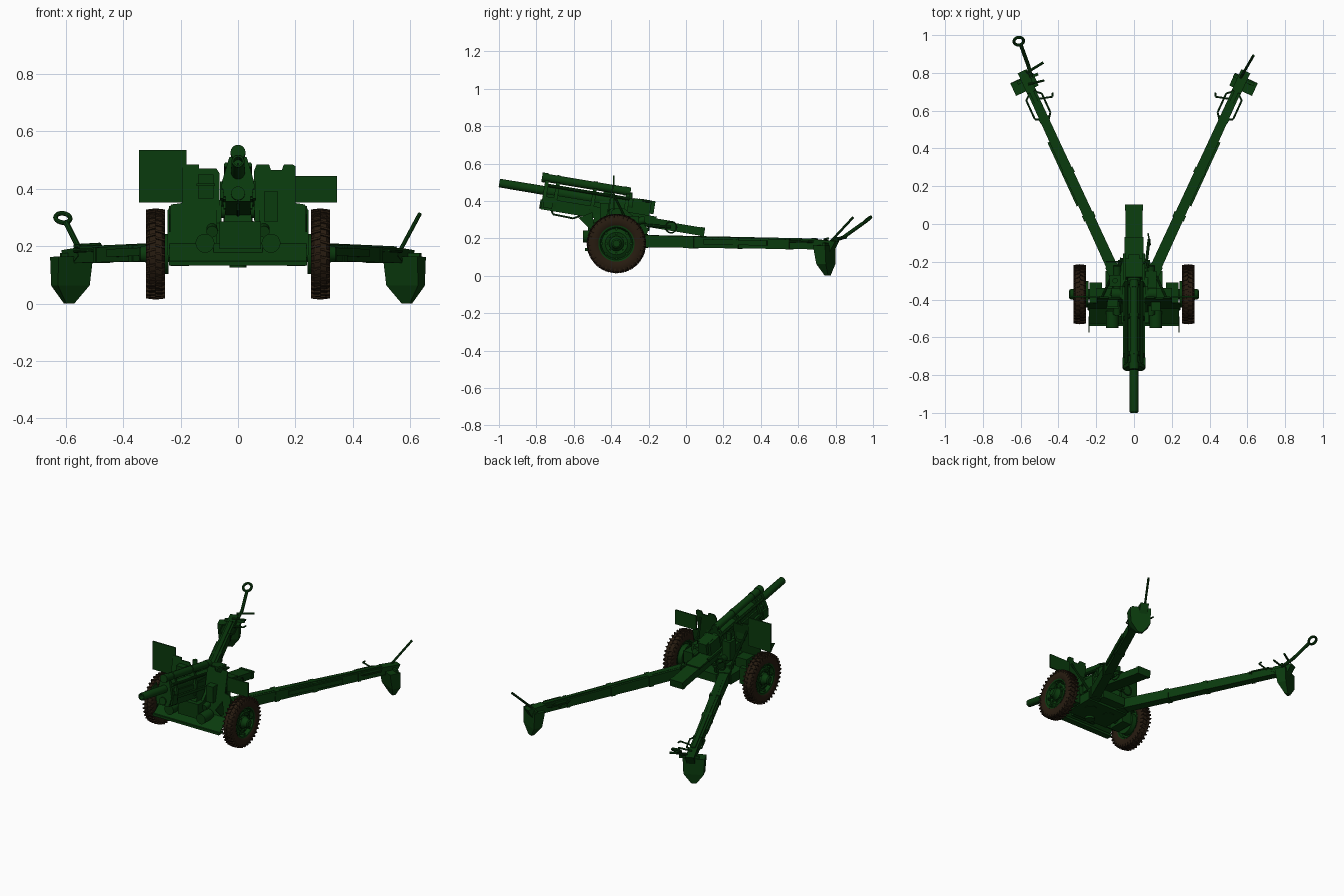
import bpy, bmesh, math
from mathutils import Matrix, Vector

if "Cube" in bpy.data.objects:
    bpy.data.objects.remove(bpy.data.objects["Cube"])

def material(name, rgb):
    m = bpy.data.materials.new(name)
    m.diffuse_color = (*rgb, 1)
    m.use_nodes = True
    m.node_tree.nodes["Principled BSDF"].inputs["Base Color"].default_value = m.diffuse_color
    return m

GREEN = material("green_paint", (0.003, 0.043, 0.004))
RUBBER = material("brown_rubber", (0.02, 0.011, 0.005))
I = Matrix.Identity(4)

def skin(bm, rings, closed=False):
    """Skin a list of equal point rings; cap the ends unless closed."""
    vs = [[bm.verts.new(p) for p in r] for r in rings]
    n = len(vs[0])
    for a, b in zip(vs, vs[1:] + (vs[:1] if closed else [])):
        for i in range(n):
            bm.faces.new((a[i], a[(i + 1) % n], b[(i + 1) % n], b[i]))
    if not closed:
        bm.faces.new(vs[0]); bm.faces.new(vs[-1])

def finish(name, bm, M=I, mat=GREEN, smooth=False):
    bmesh.ops.recalc_face_normals(bm, faces=bm.faces)
    bm.transform(M)
    if M.determinant() < 0:
        bmesh.ops.reverse_faces(bm, faces=bm.faces)
    me = bpy.data.meshes.new(name)
    bm.to_mesh(me); bm.free()
    me.materials.append(mat)
    ob = bpy.data.objects.new(name, me)
    bpy.context.collection.objects.link(ob)
    if smooth:
        bpy.ops.object.select_all(action='DESELECT')
        ob.select_set(True); bpy.context.view_layer.objects.active = ob
        bpy.ops.object.shade_smooth_by_angle(angle=math.radians(35))
    return ob

def loft(name, rings, M=I, mat=GREEN, smooth=False, closed=False):
    bm = bmesh.new()
    skin(bm, rings, closed)
    return finish(name, bm, M, mat, smooth)

def rect(x0, x1, y0, y1, z):
    return [(x0, y0, z), (x1, y0, z), (x1, y1, z), (x0, y1, z)]

def box(name, x, y, z, M=I, mat=GREEN):
    return loft(name, [rect(*x, *y, z[0]), rect(*x, *y, z[1])], M, mat)

def tube(name, p0, p1, r, M=I, r2=None, n=20):
    p0, p1 = Vector(p0), Vector(p1)
    q = (p1 - p0).to_track_quat('Z', 'Y')
    ring = lambda c, rr: [c + q @ Vector((rr * math.cos(2 * math.pi * i / n), rr * math.sin(2 * math.pi * i / n), 0)) for i in range(n)]
    return loft(name, [ring(p0, r), ring(p1, r if r2 is None else r2)], M, smooth=True)

def rod(name, pts, r, M=I):
    """Bent bar through a few points."""
    for i, (a, b) in enumerate(zip(pts, pts[1:])):
        tube(f"{name}_{i}", a, b, r, M, n=8)

def lathe(name, prof, M=I, mat=GREEN, n=48):
    """Revolve a closed (x, radius) profile about the x axis."""
    rings = [[(x, r * math.cos(a), r * math.sin(a)) for x, r in prof]
             for a in (2 * math.pi * i / n for i in range(n))]
    return loft(name, rings, M, mat, True, True)

def ring(name, c, normal, R, r):
    q = Vector((1, 0, 0)).rotation_difference(Vector(normal)).to_matrix().to_4x4()
    prof = [(r * math.cos(k * math.pi / 4), R + r * math.sin(k * math.pi / 4)) for k in range(8)]
    return lathe(name, prof, Matrix.Translation(c) @ q, n=24)

# gun frame: origin at the muzzle, local +y runs back along the bore
G = Matrix.Translation((0, -0.998, 0.496)) @ Matrix.Rotation(math.radians(-9.4), 4, 'X')

# barrel with open bore
bore = Matrix.Rotation(math.radians(90), 4, 'Z')
lathe("barrel", [(0, .015), (0, .021), (.004, .023), (.24, .024), (.30, .031), (.74, .034), (.74, .002), (.06, .002), (.06, .015)], G @ bore, n=32)
# breech
box("breech_ring", (-.045, .045), (.72, .82), (-.045, .038), G)
box("breech_block", (-.03, .03), (.75, .84), (-.03, .04), G)
rod("breech_handle", [(.04, .79, .03), (.07, .81, .035), (.075, .77, .035)], .006, G)
# upper recuperator cylinder
tube("recuperator", (0, .235, .068), (0, .70, .068), .022, G)
for y0, y1, r in ((.22, .255, .026), (.30, .315, .025), (.50, .52, .025), (.66, .69, .024)):
    tube("recuperator_collar", (0, y0, .068), (0, y1, .068), r, G)
# cradle trough and slide
box("cradle", (-.044, .044), (.24, 1.12), (-.102, -.058), G)
box("cradle_deck", (-.05, .05), (.28, .95), (-.062, -.05), G)
tube("recoil_cylinder", (0, .232, -.075), (0, .5, -.075), .024, G)
box("cradle_end_cap", (-.047, .047), (1.1, 1.125), (-.103, -.056), G)
box("sleigh", (-.038, .038), (.25, .80), (-.052, -.015), G)
for y in (.24, .30, .50, .68):
    loft("yoke", [[(-.05, y + d, -.085), (.05, y + d, -.085), (.055, y + d, -.03), (.03, y + d, .055), (-.03, y + d, .055), (-.055, y + d, -.03)] for d in (0, .02)], G)
for s in (-1, 1):
    box("cradle_rail", (s * .043, s * .057), (.24, .86), (-.058, -.04), G)
    tube("side_recoil_rod", (s * .04, .26, .03), (s * .04, .7, .03), .009, G, n=10)
    tube("trunnion", (0, .64, -.07), (s * .12, .64, -.07), .024, G)
    box("clamp", (s * .05, s * .062), (.25, .3), (-.09, -.03), G)
rod("travel_lock", [(0, .30, -.1), (0, .31, -.118), (0, .42, -.122), (0, .46, -.10)], .005, G)

# top carriage cheeks
for s in (-1, 1):
    loft("carriage_cheek", [[(s * x, -.47, .19), (s * x, -.22, .19), (s * x, -.20, .25), (s * x, -.33, .36), (s * x, -.40, .36), (s * x, -.47, .28)] for x in (.058, .075)])
    tube("equilibrator", (s * .09, -.48, .25), (s * .09, -.22, .30), .02)
    tube("trunnion_cap", (s * .075, -.37, .33), (s * .12, -.37, .33), .032)
box("top_carriage_base", (-.085, .085), (-.49, -.19), (.155, .21))
box("front_housing", (-.065, .08), (-.525, -.42), (.19, .285))
loft("elevating_housing", [rect(-.05, .05, -.5, -.3, .28), rect(-.035, .035, -.46, -.32, .40)])
tube("pintle", (0, -.42, .125), (0, -.42, .2), .03)

# axle, lower beam and sloping apron
tube("axle", (-.30, -.372, .172), (.30, -.372, .172), .028)
box("bottom_carriage", (-.15, .15), (-.45, -.25), (.14, .20))
box("front_beam", (-.24, .24), (-.54, -.50), (.133, .148))
loft("apron", [rect(-.238, .238, -.54, -.53, .14), rect(-.238, .238, -.44, -.43, .215)])

# gun shields, one profile per side, leaning slightly back
def shield(name, prof, y=-.393, slope=.2, t=.008):
    loft(name, [[(x, y + d - (.485 - z) * slope, z) for x, z in prof] for d in (0, t)])

shield("right_shield", [(.08, .15), (.235, .15), (.245, .17), (.245, .325), (.232, .345), (.2, .35), (.2, .478), (.19, .485),
                        (.16, .485), (.153, .465), (.115, .465), (.108, .485), (.065, .485), (.055, .46), (.055, .29), (.08, .27)])
shield("left_shield", [(-.07, .15), (-.235, .15), (-.245, .17), (-.245, .325), (-.232, .345), (-.195, .35), (-.195, .485),
                       (-.135, .485), (-.135, .47), (-.075, .47), (-.065, .455), (-.065, .29), (-.075, .27)])
box("left_outer_shield", (-.345, -.18), (-.39, -.381), (.352, .535))
box("right_outer_shield", (.195, .345), (-.39, -.381), (.352, .445))
box("left_shield_hatch", (-.14, -.085), (-.44, -.40), (.365, .45))
box("left_hatch_lid", (-.145, -.08), (-.447, -.41), (.41, .418))
box("right_shield_box", (.09, .14), (-.46, -.41), (.285, .39))
for s in (-1, 1):
    loft("side_flap", [[(s * x, -.575, .31), (s * x, -.50, .34), (s * x, -.49, .25), (s * x, -.515, .25)] for x in (.235, .241)])
    tube("round_cover", (s * .115, -.55, .21), (s * .115, -.46, .21), .033)
    tube("shield_stay", (s * .17, -.39, .44), (s * .12, -.28, .22), .007, n=8)
    box("axle_bracket", (s * .17, s * .235), (-.43, -.31), (.13, .235))
    box("brake_box", (s * .12, s * .2), (-.42, -.34), (.22, .28))

# wheels
for s in (-1, 1):
    W = Matrix.Translation((s * .287, -.372, .1725)) @ Matrix.Scale(s, 4, (1, 0, 0))
    half = [(.022, .09), (.032, .105), (.033, .125), (.03, .143), (.022, .152)]
    lathe("tyre", half + [(-x, r) for x, r in reversed(half)], W, RUBBER)
    bm = bmesh.new()
    for k in range(72):
        side = 1 if k % 2 else -1
        R = Matrix.Rotation(2 * math.pi * k / 72, 4, 'X')
        lug = lambda r, w: [R @ Vector(p) for p in ((0, -w + .004, r), (side * .033, -w - .004, r - .004), (side * .033, w - .004, r - .004), (0, w + .004, r))]
        skin(bm, [lug(.138, .005), lug(.159, .004)])
    finish("tyre_tread", bm, W, RUBBER)
    lathe("wheel_rim", [(.026, .088), (.028, .097), (-.028, .097), (-.026, .088), (-.005, .082), (-.005, .03), (.006, .03), (.016, .06), (.004, .08)], W)
    lathe("hub", [(-.03, .0005), (-.03, .04), (.02, .04), (.03, .03), (.052, .026), (.058, .018), (.058, .0005)], W, n=24)
    lathe("brake_drum", [(-.045, .0005), (-.045, .07), (-.012, .07), (-.012, .0005)], W, n=32)
    for k in range(8):
        c, d = math.cos(k * math.pi / 4), math.sin(k * math.pi / 4)
        tube("wheel_bolt", (.01, .05 * c, .05 * d), (.022, .05 * c, .05 * d), .006, W, n=6)
        tube("rim_lug", (.005, .078 * c, .078 * d), (.022, .078 * c, .078 * d), .008, W, n=6)

# split trails, each with a local frame: +y back along the trail, s*x outward
for s in (-1, 1):
    d = Vector((s * .482, 1.05, -.022)).normalized()
    x = d.cross(Vector((0, 0, 1))).normalized()
    z = x.cross(d)
    T = Matrix((x, d, z)).transposed().to_4x4()
    T.translation = (s * .083, -.30, .187)
    end = lambda y, w, h: [(-w, y, -h), (w, y, -h), (w, y, h), (-w, y, h)]
    loft("trail", [end(-.03, .03, .034), end(.3, .028, .031), end(1.17, .023, .024)], T)
    tube("trail_hinge", (0, -.03, -.05), (0, -.03, .045), .036, T)
    for y0, y1, w, h in ((.03, .09, .035, .037), (.36, .39, .033, .034), (.62, .65, .031, .03), (.93, .95, .028, .028)):
        box("trail_band", (-w, w), (y0, y1), (-h, h), T)
    box("trail_top_strip", (-.012, .012), (.1, 1.1), (.02, .033), T)
    box("trail_side_tool", (s * .022, s * .036), (.45, .82), (-.01, .018), T)
    # lifting handles and catch
    rod("lifting_handle", [(-s * .02, .93, .015), (s * .045, .96, .015), (s * .045, 1.07, .015), (s * .02, 1.09, .015)], .005, T)
    rod("inner_handle", [(-s * .022, .93, .015), (-s * .045, .96, .015), (-s * .045, 1.07, .015), (-s * .022, 1.09, .015)], .005, T)
    rod("trail_catch", [(-s * .02, 1.05, .02), (-s * .09, 1.03, .03), (-s * .1, 1.05, .03)], .005, T)
    # spade
    loft("spade", [rect(-.066, .066, -.05, .022, 0), rect(-.061, .061, -.03, .026, -.1), rect(-.016, .016, .0, .02, -.162)],
         T @ Matrix.Translation((s * .018, 1.165, -.002)))
    loft("spade_bracket", [[(k, 1.08, .0), (k, 1.18, -.05), (k, 1.22, .022), (k, 1.1, .028)] for k in (-.026, .026)], T)
    box("spade_top_bar", (-.05, .07), (1.165, 1.18), (-.005, .012), T)

# towing eye on the left trail, hand lever on the right
rod("towing_arm", [(-.545, .78, .185), (-.56, .84, .205), (-.598, .945, .28)], .010)
ring("towing_eye", (-.61, .968, .298), (.1, -.62, .78), .026, .008)
rod("tow_lock", [(-.57, .80, .2), (-.48, .855, .205)], .007)
rod("tow_lock_lower", [(-.56, .74, .195), (-.475, .76, .2)], .006)
rod("hand_lever", [(.565, .775, .185), (.633, .893, .312)], .007)

# sight, handwheels and elevating gear behind the shield
box("sight_mount", (-.13, -.07), (-.33, -.27), (.28, .40))
tube("sight_scope", (-.1, -.3, .40), (-.1, -.3, .445), .014)
tube("traverse_shaft", (-.12, -.38, .28), (-.065, -.18, .27), .008, n=8)
ring("traverse_handwheel", (-.11, -.2, .28), (0, 1, 0), .035, .005)
tube("elevating_shaft", (.05, -.33, .28), (.08, -.08, .26), .008, n=8)
ring("elevating_handwheel", (.08, -.08, .26), (1, .2, 0), .03, .004)
box("elevating_gearbox", (.06, .12), (-.34, -.25), (.24, .32))
